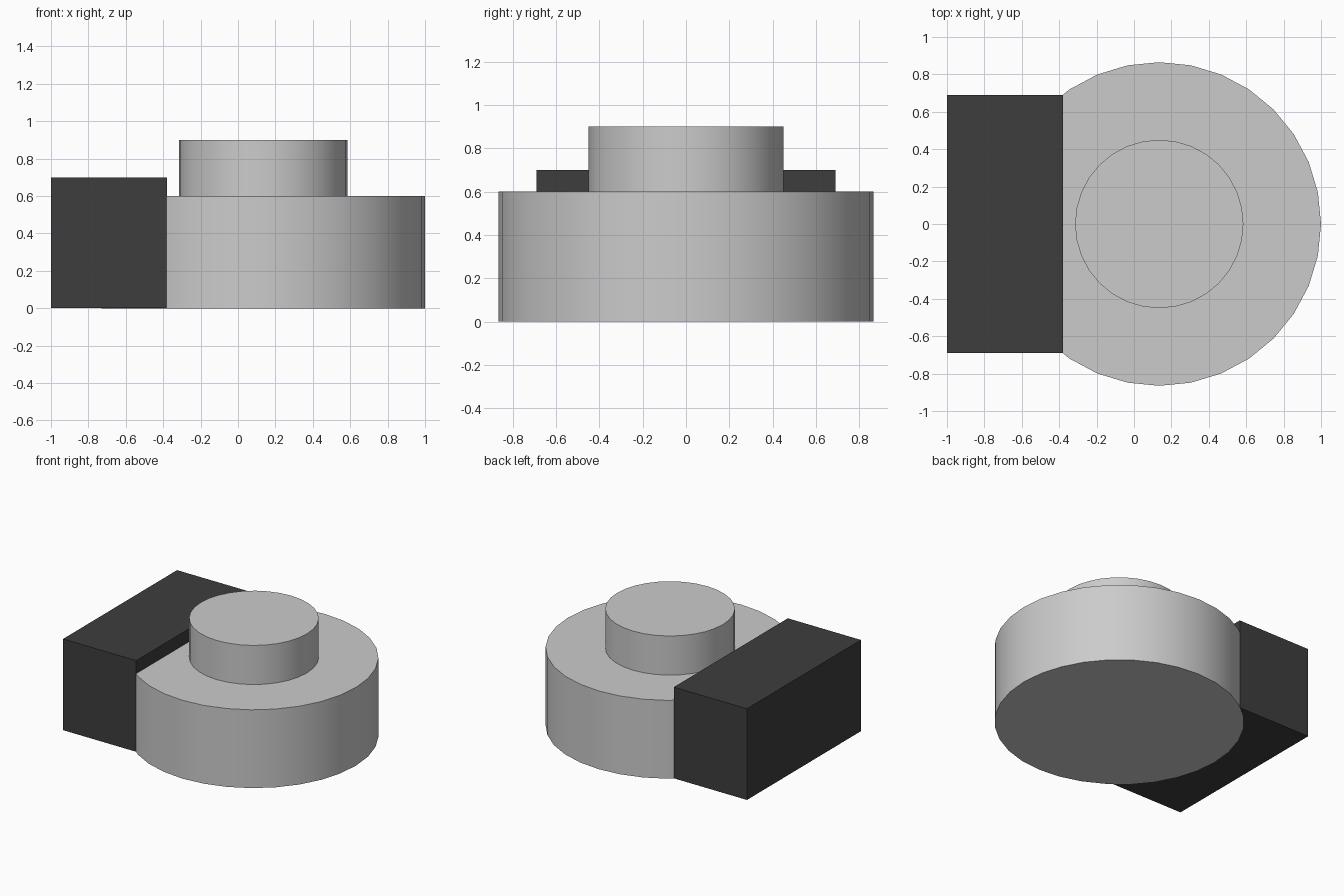
import bpy
import math

cube = bpy.data.objects.get("Cube")
if cube:
    bpy.data.objects.remove(cube, do_unlink=True)


def make_material(name, value):
    mat = bpy.data.materials.new(name)
    mat.use_nodes = True
    color = (value, value, value, 1)
    mat.diffuse_color = color
    mat.node_tree.nodes["Principled BSDF"].inputs["Base Color"].default_value = color
    return mat


light_grey = make_material("light grey", 0.6)
dark_grey = make_material("dark grey", 0.047)
CENTRE_X = 0.135


def add_disc(name, radius, bottom, top):
    # Rotated so that a corner lies on each axis
    bpy.ops.mesh.primitive_cylinder_add(
        vertices=32, radius=radius, depth=top - bottom,
        location=(CENTRE_X, 0, (bottom + top) / 2))
    obj = bpy.context.object
    obj.name = name
    obj.data.materials.append(light_grey)
    bpy.ops.object.shade_smooth_by_angle(angle=math.radians(30))
    return obj


# Round body with a raised knob
add_disc("round_body", 0.865, 0, 0.6)
add_disc("top_knob", 0.45, 0.6, 0.9)

# Side block, its underside a hair above the body's underside
left, right, half_width, bottom, top = -1, -0.38, 0.69, 0.001, 0.7
bpy.ops.mesh.primitive_cube_add(
    size=1, location=((left + right) / 2, 0, (bottom + top) / 2))
block = bpy.context.object
block.name = "side_block"
block.scale = (right - left, 2 * half_width, top - bottom)
bpy.ops.object.transform_apply(location=False, rotation=False, scale=True)
block.data.materials.append(dark_grey)
